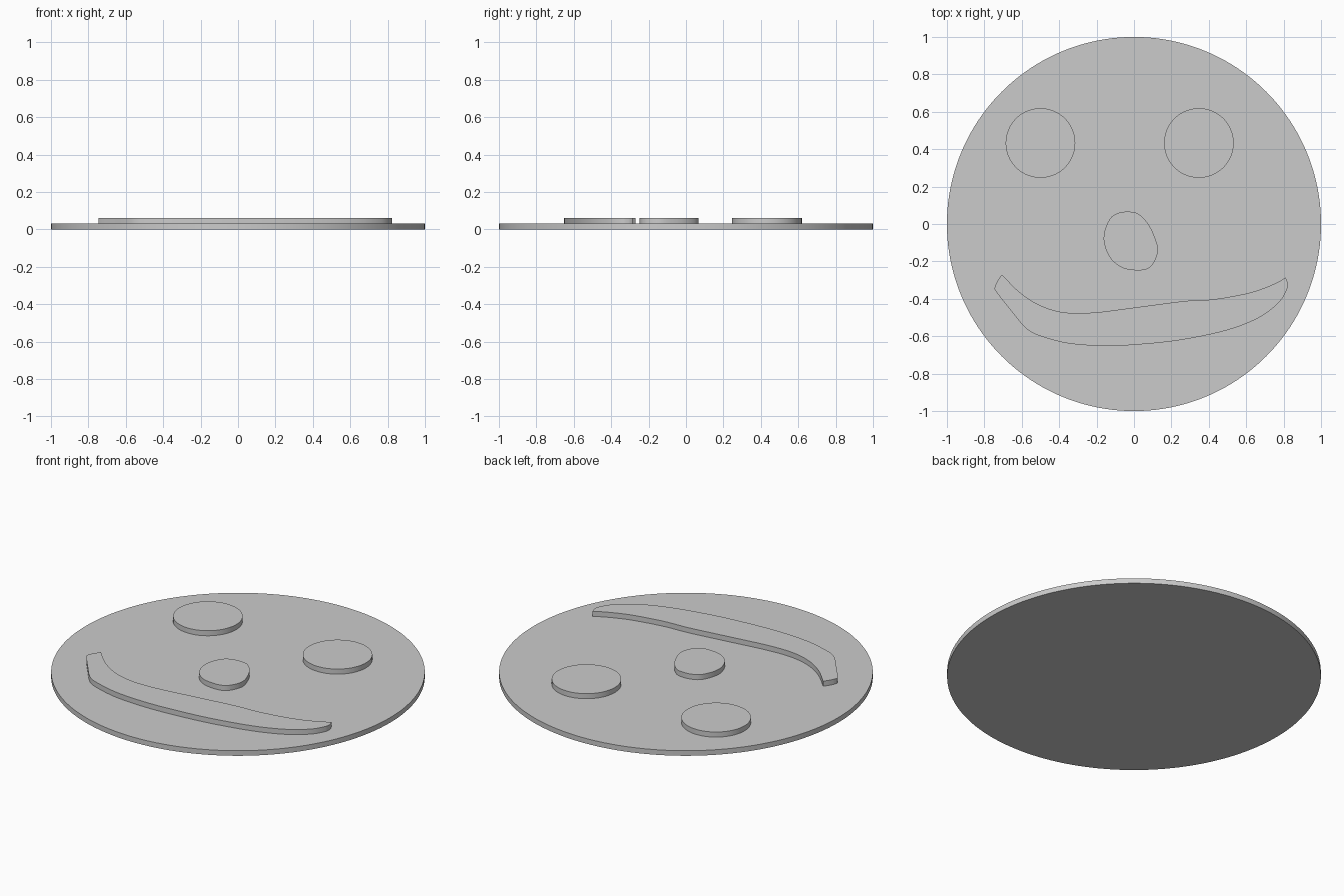
import bpy
import bmesh
import math
from mathutils import Vector

if "Cube" in bpy.data.objects:
    bpy.data.objects.remove(bpy.data.objects["Cube"], do_unlink=True)

BASE_TOP = 0.03
FEATURE_TOP = 0.06
SINK = 0.004

# One plain grey for everything
grey = bpy.data.materials.new("plain grey")
grey.use_nodes = True
colour = (0.6, 0.6, 0.6, 1)
grey.diffuse_color = colour
grey.node_tree.nodes["Principled BSDF"].inputs["Base Color"].default_value = colour


def circle(cx, cy, radius, sides):
    steps = [math.tau * i / sides for i in range(sides)]
    return [Vector((cx + radius * math.cos(a), cy + radius * math.sin(a))) for a in steps]


def spline(points, closed=False, steps=6):
    """Smooth line through the points; an open line leaves out its last point."""
    pts = [Vector(p) for p in points]
    count = len(pts)
    pick = (lambda i: pts[i % count]) if closed else (lambda i: pts[max(0, min(i, count - 1))])
    line = []
    for i in range(count if closed else count - 1):
        a, b, c, d = (pick(i + k) for k in (-1, 0, 1, 2))
        for s in range(steps):
            t = s / steps
            line.append(0.5 * (2 * b + (c - a) * t + (2 * a - 5 * b + 4 * c - d) * t ** 2
                               + (3 * b - a - 3 * c + d) * t ** 3))
    return line


def plate(name, outline, bottom, top):
    """Extrude a flat outline into a plate with smooth sides and sharp rims."""
    bm = bmesh.new()
    face = bm.faces.new([bm.verts.new((p.x, p.y, bottom)) for p in outline])
    ring = bmesh.ops.extrude_face_region(bm, geom=[face], use_keep_orig=True)
    raised = [v for v in ring["geom"] if isinstance(v, bmesh.types.BMVert)]
    bmesh.ops.translate(bm, verts=raised, vec=(0, 0, top - bottom))
    bmesh.ops.recalc_face_normals(bm, faces=bm.faces)
    mesh = bpy.data.meshes.new(name)
    bm.to_mesh(mesh)
    bm.free()
    mesh.materials.append(grey)
    obj = bpy.data.objects.new(name, mesh)
    bpy.context.collection.objects.link(obj)
    bpy.ops.object.select_all(action="DESELECT")
    obj.select_set(True)
    bpy.context.view_layer.objects.active = obj
    bpy.ops.object.shade_smooth_by_angle(angle=math.radians(30))
    return obj


def feature(name, outline):
    return plate(name, outline, BASE_TOP - SINK, FEATURE_TOP)


# Round face
plate("face_disc", circle(0, 0, 1, 160), 0, BASE_TOP)

# Eyes
for name, x in (("right_eye", -0.5), ("left_eye", 0.347)):
    feature(name, circle(x, 0.433, 0.186, 96))

# Lopsided nose
feature("nose", spline([
    (-.03, .066), (.02, .056), (.07, .008), (.107, -.06), (.128, -.136), (.11, -.2),
    (.075, -.238), (.016, -.248), (-.064, -.233), (-.128, -.18), (-.16, -.1),
    (-.155, -.03), (-.123, .035), (-.08, .06)], closed=True))

# Crooked smile: upper lip line, then right end, lower line and left end
upper_lip = spline([
    (-.706, -.27), (-.61, -.366), (-.5, -.436), (-.37, -.473), (-.21, -.473), (.03, -.443),
    (.27, -.412), (.43, -.402), (.62, -.367), (.75, -.32), (.81, -.286)])
lower_lip = spline([
    (.81, -.286), (.82, -.31), (.818, -.35), (.77, -.425), (.66, -.505), (.49, -.57),
    (.25, -.62), (.03, -.644), (-.155, -.652), (-.34, -.64), (-.476, -.607), (-.57, -.564),
    (-.66, -.46), (-.738, -.36), (-.743, -.335), (-.727, -.3), (-.706, -.27)])
feature("mouth", upper_lip + lower_lip)
